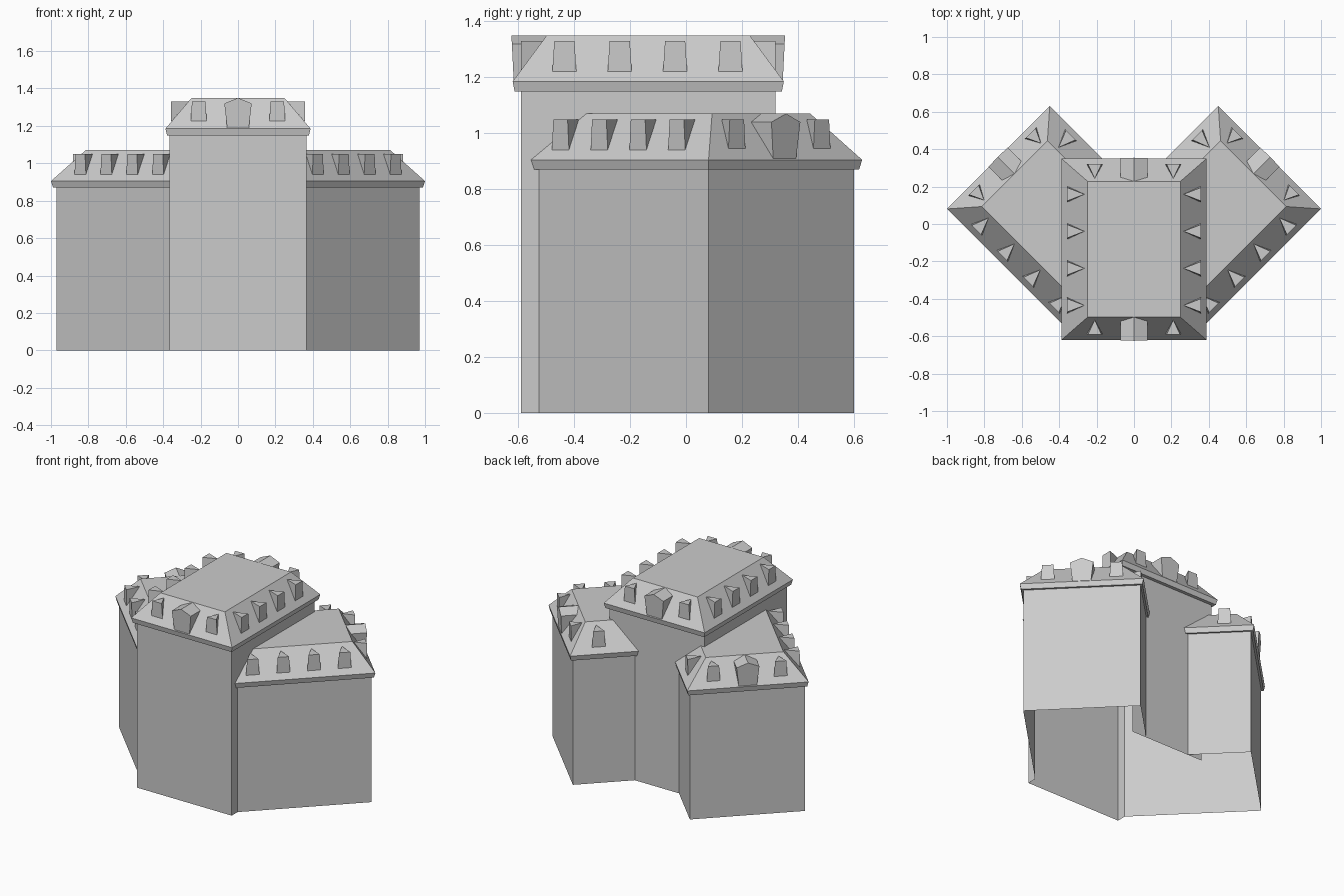
import bpy, bmesh
from math import radians
from mathutils import Matrix

cube = bpy.data.objects.get("Cube")
if cube:
    bpy.data.objects.remove(cube, do_unlink=True)

grey = bpy.data.materials.new("light_grey")
grey.use_nodes = True
COLOR = (0.6, 0.6, 0.6, 1)
grey.diffuse_color = COLOR
grey.node_tree.nodes["Principled BSDF"].inputs["Base Color"].default_value = COLOR

EAVE = 0.035          # height of the eave band
RISE = 0.165          # height of the roof slope
MAIN_TOP, WING_TOP = 1.15, 0.87
FRONT, RIGHT, BACK, LEFT = 0, 90, 180, -90
WING = Matrix.Rotation(radians(-45), 4, 'Z')


def finish(name, bm, matrix=Matrix(), mirror=False, solid=True):
    bm.transform(matrix)
    if solid:
        bmesh.ops.recalc_face_normals(bm, faces=bm.faces)
    mesh = bpy.data.meshes.new(name)
    bm.to_mesh(mesh)
    bm.free()
    mesh.materials.append(grey)
    obj = bpy.data.objects.new(name, mesh)
    bpy.context.collection.objects.link(obj)
    if mirror:
        mod = obj.modifiers.new("other_side", 'MIRROR')
        mod.use_clip = False
        mod.use_mirror_merge = False
    return obj


def walls(name, path, z0, z1, mirror=False):
    """Open strip of wall panels following a plan path."""
    bm = bmesh.new()
    low = [bm.verts.new((x, y, z0)) for x, y in path]
    high = [bm.verts.new((x, y, z1)) for x, y in path]
    for i in range(len(path) - 1):
        bm.faces.new((low[i], low[i + 1], high[i + 1], high[i]))
    finish(name, bm, mirror=mirror, solid=False)


def roof(name, rect, runs, z, matrix=Matrix(), mirror=False):
    """Flat-topped hip roof with an eave band; runs are per side -x, +x, -y, +y."""
    x0, x1, y0, y1 = rect
    bm = bmesh.new()
    rings = []
    for scale, height in ((0.06, 0), (0, EAVE), (1, EAVE + RISE)):
        a, b, c, d = (r * scale for r in runs)
        plan = ((x0 + a, y0 + c), (x1 - b, y0 + c), (x1 - b, y1 - d), (x0 + a, y1 - d))
        rings.append([bm.verts.new((x, y, z + height)) for x, y in plan])
    for low, high in zip(rings, rings[1:]):
        for i in range(4):
            j = (i + 1) % 4
            bm.faces.new((low[i], low[j], high[j], high[i]))
    bm.faces.new(rings[0])
    bm.faces.new(rings[-1])
    if mirror:
        # trim at the middle so both halves meet
        bm.transform(matrix)
        matrix = Matrix()
        cut = bmesh.ops.bisect_plane(bm, geom=bm.verts[:] + bm.edges[:] + bm.faces[:],
                                     plane_co=(0, 0, 0), plane_no=(1, 0, 0), clear_inner=True)
    finish(name, bm, matrix, mirror)


def place(x, y, z, facing):
    return Matrix.Translation((x, y, z + EAVE)) @ Matrix.Rotation(radians(facing), 4, 'Z')


def small_dormer(name, matrix, run, mirror=False):
    """Wedge with an upright face and a flat triangular top."""
    bm = bmesh.new()
    front, top = 0.03, 0.145
    bl, br, tr, tl, apex = [bm.verts.new(p) for p in (
        (-0.043, front, 0.036), (0.043, front, 0.036), (0.036, front, top),
        (-0.036, front, top), (0, run * top / RISE, top))]
    for face in ((bl, br, tr, tl), (tl, tr, apex), (br, apex, tr), (bl, tl, apex), (bl, apex, br)):
        bm.faces.new(face)
    finish(name, bm, matrix, mirror)


def large_dormer(name, matrix, run, mirror=False):
    """Gabled pentagon running back into the slope."""
    bm = bmesh.new()
    profile = ((-0.058, 0.004), (0.058, 0.004), (0.073, 0.135), (0, RISE), (-0.073, 0.135))
    front = [bm.verts.new((x, 0.004 - 0.05 * z, z)) for x, z in profile]
    back = [bm.verts.new((x, run, z)) for x, z in profile]
    bm.faces.new(front)
    bm.faces.new(back)
    for i in range(5):
        j = (i + 1) % 5
        bm.faces.new((front[i], front[j], back[j], back[i]))
    finish(name, bm, matrix, mirror)


# Main block walls
W, F, B, S = 0.365, -0.59, 0.32, -0.525
walls("main_front_wall", [(-W, S), (-W, F), (W, F), (W, S)], 0, MAIN_TOP)
walls("main_back_wall", [(0.28, B), (-0.28, B)], 0, MAIN_TOP)
walls("main_upper_side_wall", [(W, S), (W, B), (0.28, B)], WING_TOP, MAIN_TOP, mirror=True)

# Angled wing walls
walls("wing_walls", [(W, S), (0.97, 0.08), (0.45, 0.6), (0.17, B)], 0, WING_TOP, mirror=True)

# Roofs
SIDE, END = 0.14, 0.122
X, Y0, Y1 = 0.388, -0.62, 0.35
roof("main_roof", (-X, X, Y0, Y1), (SIDE, SIDE, END, END), MAIN_TOP)
V0, V1, U = -0.127, 0.65, 0.764
roof("wing_roof", (V0, V1, -0.16, U), (SIDE, SIDE, 0, END), WING_TOP, WING, mirror=True)

# Main roof dormers
for i in range(4):
    small_dormer("main_side_dormer", place(X, -0.435 + 0.198 * i, MAIN_TOP, RIGHT), SIDE, True)
for y, facing, label in ((Y0, FRONT, "front"), (Y1, BACK, "back")):
    small_dormer(f"main_{label}_dormer", place(0.21, y, MAIN_TOP, facing), END, True)
    large_dormer(f"main_{label}_gable", place(0, y, MAIN_TOP, facing), END)

# Wing roof dormers
for i in range(4):
    small_dormer("wing_outer_dormer", WING @ place(V1, 0.573 - 0.196 * i, WING_TOP, RIGHT), SIDE, True)
MID = (V0 + V1) / 2
for offset in (-0.215, 0.215):
    small_dormer("wing_end_dormer", WING @ place(MID + offset, U, WING_TOP, BACK), END, True)
large_dormer("wing_end_gable", WING @ place(MID, U, WING_TOP, BACK), END, True)
small_dormer("wing_inner_dormer", WING @ place(V0, 0.575, WING_TOP, LEFT), SIDE, True)
